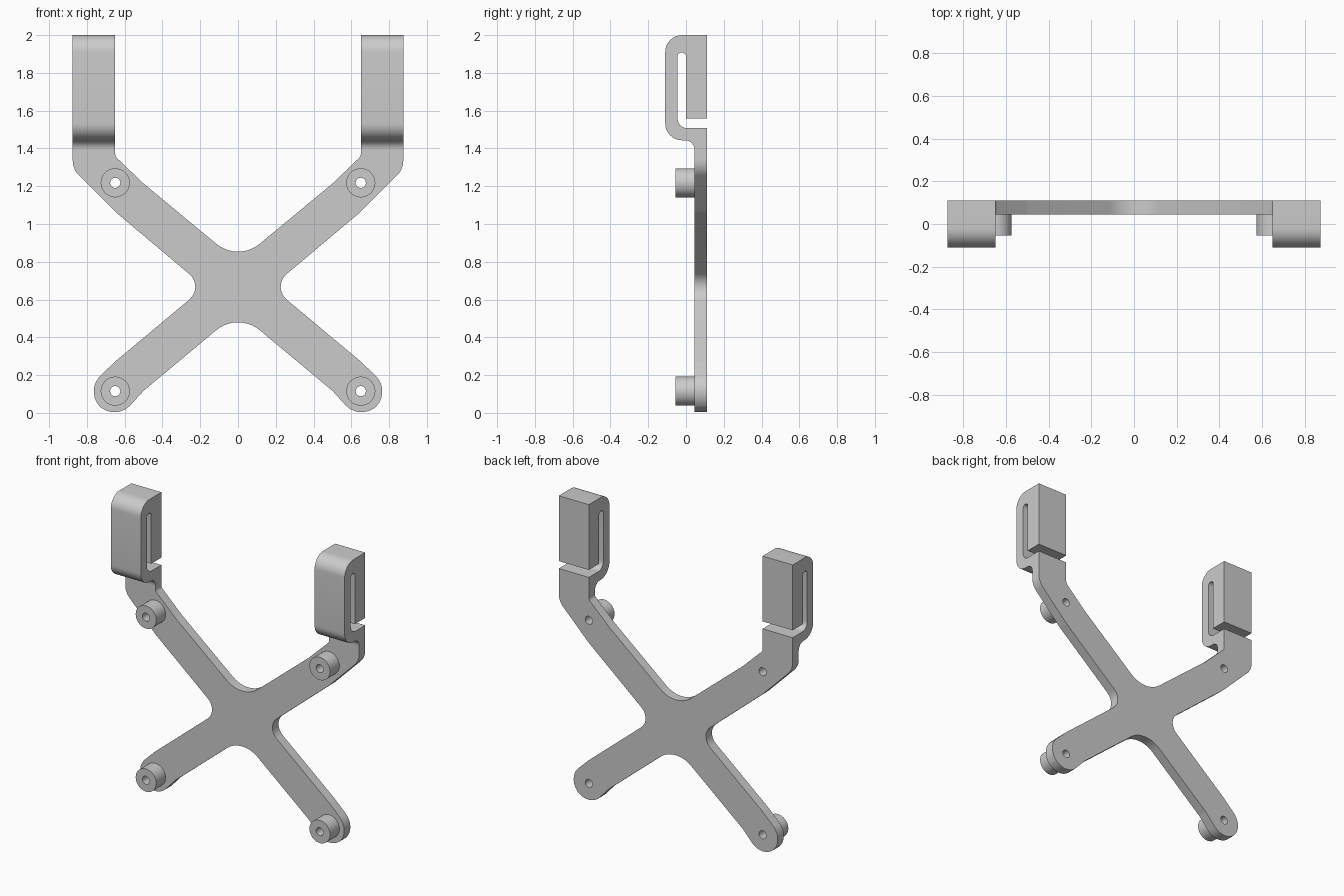
import bpy, bmesh, math
from mathutils import Vector, Matrix, Euler

cube = bpy.data.objects.get("Cube")
if cube:
    bpy.data.objects.remove(cube, do_unlink=True)

GREY = (0.6, 0.6, 0.6, 1)
grey = bpy.data.materials.new("plain_grey")
grey.use_nodes = True
grey.diffuse_color = GREY
grey.node_tree.nodes["Principled BSDF"].inputs["Base Color"].default_value = GREY

FRONT = Euler((math.pi / 2, 0, 0))            # profile in x, z
SIDE = Euler((math.pi / 2, 0, math.pi / 2))   # profile in y, z


def rounded(corners, steps=10):
    """Outline from (u, v, radius) corners, each filleted by its radius."""
    out = []
    for i, (u, v, r) in enumerate(corners):
        p = Vector((u, v, 0))
        a = (Vector((*corners[i - 1][:2], 0)) - p).normalized()
        b = (Vector((*corners[(i + 1) % len(corners)][:2], 0)) - p).normalized()
        arc = [p]
        if r:
            half = a.angle(b) / 2
            centre = p + (a + b).normalized() * r / math.sin(half)
            t = r / math.tan(half)
            start = (p + a * t - centre).normalized()
            end = (p + b * t - centre).normalized()
            arc = [centre + start.slerp(end, k / steps) * r for k in range(steps + 1)]
        for q in arc:
            if not out or (q - out[-1]).length > 1e-4:
                out.append(q)
    return out


def circle(u, v, r, n=40):
    return [Vector((u + r * math.cos(k * math.tau / n), v + r * math.sin(k * math.tau / n), 0))
            for k in range(n)]


def extrude(name, loops, turn, depth, offset):
    """Solid from closed loops (inner loops become holes)."""
    curve = bpy.data.curves.new(name, "CURVE")
    curve.dimensions = "2D"
    curve.fill_mode = "BOTH"
    curve.extrude = depth / 2
    for loop in loops:
        spline = curve.splines.new("POLY")
        spline.points.add(len(loop) - 1)
        for point, q in zip(spline.points, loop):
            point.co = (q.x, q.y, 0, 1)
        spline.use_cyclic_u = True
    helper = bpy.data.objects.new(name + "_outline", curve)
    bpy.context.collection.objects.link(helper)
    deps = bpy.context.evaluated_depsgraph_get()
    mesh = bpy.data.meshes.new_from_object(helper.evaluated_get(deps))
    bpy.data.objects.remove(helper, do_unlink=True)
    mesh.transform(Matrix.Translation(offset) @ turn.to_matrix().to_4x4())
    bm = bmesh.new()
    bm.from_mesh(mesh)
    bmesh.ops.remove_doubles(bm, verts=bm.verts, dist=1e-5)
    bmesh.ops.recalc_face_normals(bm, faces=bm.faces)
    bm.to_mesh(mesh)
    bm.free()
    mesh.materials.clear()
    mesh.materials.append(grey)
    obj = bpy.data.objects.new(name, mesh)
    bpy.context.collection.objects.link(obj)
    bpy.ops.object.select_all(action="DESELECT")
    obj.select_set(True)
    bpy.context.view_layer.objects.active = obj
    bpy.ops.object.shade_smooth_by_angle(angle=math.radians(30))


MOUNT_X, LOW, HIGH, HOLE = 0.65, 0.115, 1.218, 0.027
NECK = 1.39
END = 0.115
mounts = [(s * MOUNT_X, z) for s in (-1, 1) for z in (LOW, HIGH)]

# Cross plate: right half of the outline from bottom to top, then mirrored
half = [
    (0.5, 0.117, 0.12),
    (MOUNT_X, LOW - END * math.sqrt(2), END),
    (MOUNT_X + END * math.sqrt(2), LOW, END),
    (0.65, 0.272, 0.2),
    (0.177, 0.667, 0.088),
    (0.65, 1.065, 0.2),
    (0.875, 1.29, 0.115),
    (0.875, NECK, 0),
    (0.65, NECK, 0),
    (0.65, 1.358, 0.03),
    (0.5, 1.214, 0.2),
]
outline = [(0, 0.534, 0.18)] + half + [(0, 0.8, 0.18)]
outline += [(-u, v, r) for u, v, r in reversed(half)]
extrude("cross_plate", [rounded(outline)] + [circle(x, z, HOLE) for x, z in mounts],
        FRONT, 0.065, Vector((0, 0.0775, 0)))

# Standoffs around the four screw holes
for x, z in mounts:
    name = ("left" if x > 0 else "right") + ("_upper" if z > 1 else "_lower") + "_standoff"
    extrude(name, [circle(x, z, 0.077), circle(x, z, HOLE)], FRONT, 0.1, Vector((0, -0.005, 0)))

# Folded hook clips with a slot, one on each upper arm
hook = rounded([
    (0.11, NECK, 0), (0.11, 1.508, 0), (-0.045, 1.508, 0.05),
    (-0.045, 1.907, 0.02), (0, 1.907, 0.02), (0, 1.558, 0),
    (0.11, 1.558, 0), (0.11, 2, 0), (-0.11, 2, 0.09),
    (-0.11, 1.443, 0.09), (0.045, 1.443, 0.05), (0.045, NECK, 0),
])
for side, s in (("left", 1), ("right", -1)):
    extrude(side + "_hook", [hook], SIDE, 0.225, Vector((s * 0.7625, 0, 0)))
